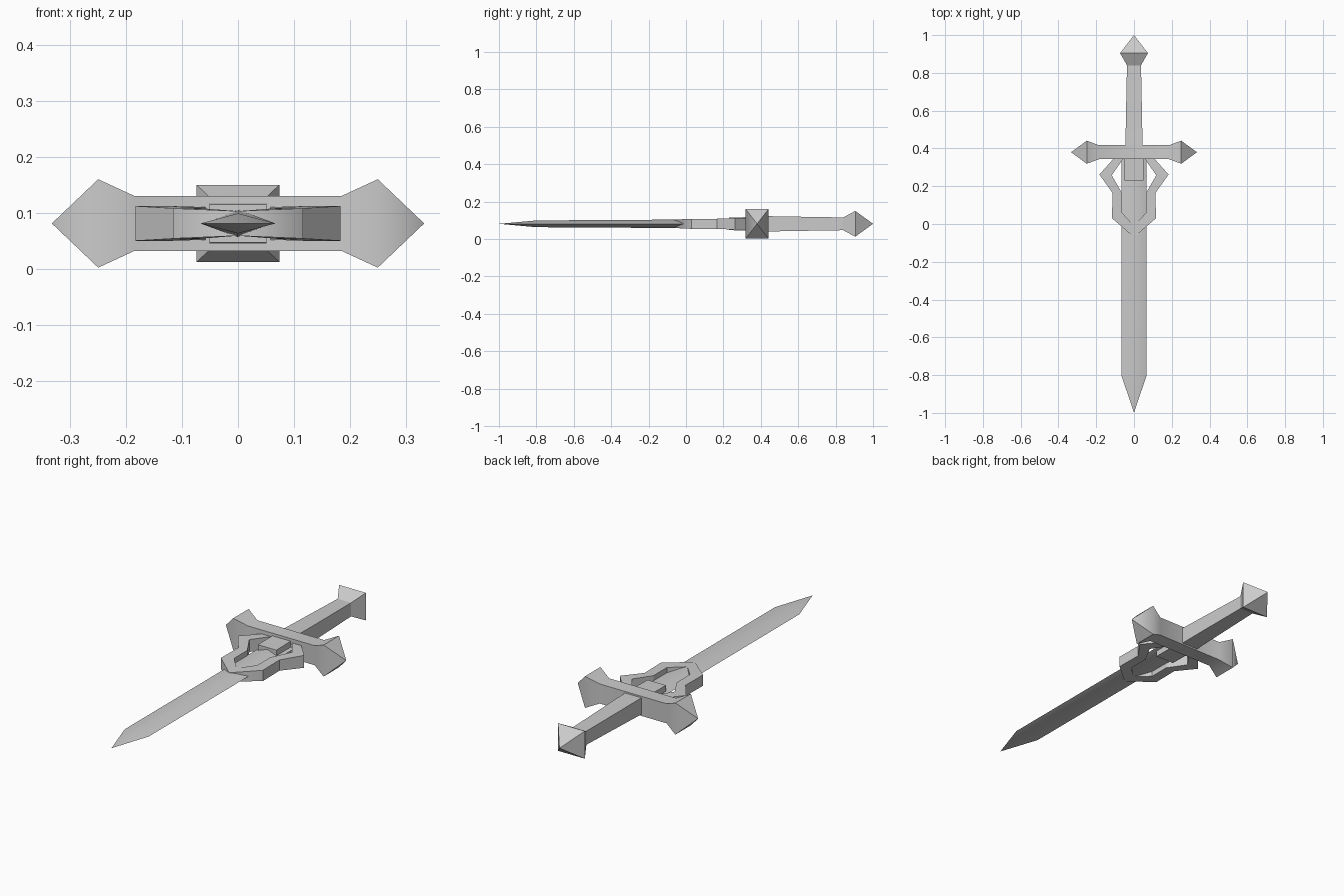
import bpy, bmesh, math

cube = bpy.data.objects.get("Cube")
if cube:
    bpy.data.objects.remove(cube, do_unlink=True)

MID = 0.081   # height of the sword's central plane

steel = bpy.data.materials.new("plain_grey")
steel.use_nodes = True
GREY = (0.6, 0.6, 0.6, 1)
steel.diffuse_color = GREY
steel.node_tree.nodes["Principled BSDF"].inputs["Base Color"].default_value = GREY


def loft(name, rings, angle=30, cap_end=True):
    """Skin a row of four-point rings; zero-size rings collapse to a point."""
    bm = bmesh.new()
    rows = [[bm.verts.new((x, y, z + MID)) for x, y, z in r] for r in rings]
    for a, b in zip(rows, rows[1:]):
        for i in range(4):
            j = (i + 1) % 4
            bm.faces.new((a[i], a[j], b[j], b[i]))
    bm.faces.new(rows[0])
    if cap_end:
        bm.faces.new(rows[-1])
    bmesh.ops.remove_doubles(bm, verts=bm.verts, dist=1e-5)
    bmesh.ops.recalc_face_normals(bm, faces=bm.faces)
    mesh = bpy.data.meshes.new(name)
    bm.to_mesh(mesh)
    bm.free()
    mesh.materials.append(steel)
    obj = bpy.data.objects.new(name, mesh)
    bpy.context.collection.objects.link(obj)
    bpy.ops.object.select_all(action='DESELECT')
    obj.select_set(True)
    bpy.context.view_layer.objects.active = obj
    bpy.ops.object.shade_smooth_by_angle(angle=math.radians(angle))
    return obj


def box_ring(y, w, h):
    return [(-w, y, -h), (w, y, -h), (w, y, h), (-w, y, h)]


def diamond_ring(y, w, h):
    return [(-w, y, 0), (0, y, -h), (w, y, 0), (0, y, h)]


def guard_ring(x, d, h, y=0.38):
    return [(x, y - d, -h), (x, y + d, -h), (x, y + d, h), (x, y - d, h)]


# Blade: diamond section tapering to a point
loft("blade", [diamond_ring(-1, 0, 0), diamond_ring(-0.8, 0.067, 0.018),
               diamond_ring(0.36, 0.067, 0.025)], angle=62)

# Grip and pommel
loft("grip", [box_ring(0.38, 0.046, 0.042), box_ring(0.6, 0.042, 0.038),
              box_ring(0.845, 0.037, 0.034)])
loft("pommel", [box_ring(0.84, 0.037, 0.034), box_ring(0.905, 0.074, 0.069),
                box_ring(1, 0, 0)])

# Crossguard: straight bar flaring into pointed ends
half = [(0.185, 0.037, 0.049), (0.25, 0.061, 0.079), (0.333, 0, 0)]
sections = [(-x, d, h) for x, d, h in reversed(half)] + half
loft("crossguard", [guard_ring(*s) for s in sections], angle=62)

# Raised block where the blade meets the guard
loft("collar_block", [box_ring(0.23, 0.051, 0.034), box_ring(0.36, 0.051, 0.036)])

# Open frame around the blade root: outer point, inner point, half height
path = [((0.10, 0.355), (0.05, 0.355), 0.029),
        ((0.183, 0.262), (0.118, 0.258), 0.031),
        ((0.114, 0.165), (0.064, 0.165), 0.027),
        ((0.116, 0.03), (0.064, 0.06), 0.027),
        ((0, -0.07), (0, -0.01), 0.022)]
frame = loft("blade_frame", [[(*o, -h), (*i, -h), (*i, h), (*o, h)]
                             for o, i, h in path], cap_end=False)
frame.modifiers.new("mirror", 'MIRROR')
